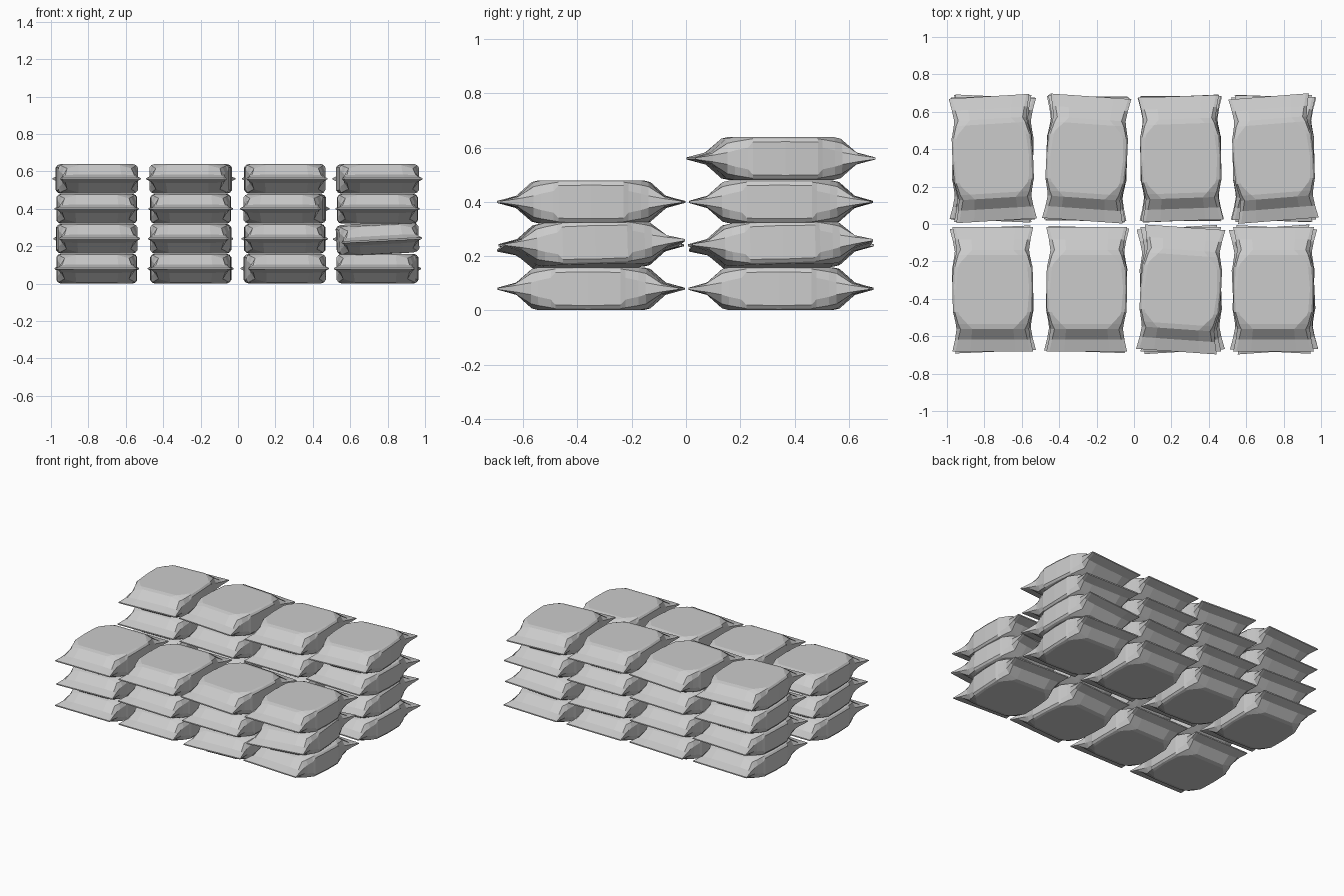
import bpy, bmesh, random
from math import radians

if "Cube" in bpy.data.objects:
    bpy.data.objects.remove(bpy.data.objects["Cube"])
random.seed(4)

# Sack half-profile stations: y, top x, top z, shoulder x, shoulder z, side x, side z
HALF = [
    (0.000, 0.195, 0.079, 0.207, 0.074, 0.216, 0.062),
    (0.120, 0.185, 0.079, 0.203, 0.073, 0.213, 0.060),
    (0.138, 0.178, 0.079, 0.198, 0.070, 0.208, 0.040),
    (0.185, 0.135, 0.079, 0.185, 0.062, 0.198, 0.030),
    (0.212, 0.110, 0.073, 0.172, 0.056, 0.194, 0.022),
    (0.268, 0.115, 0.023, 0.185, 0.020, 0.202, 0.012),
    (0.333, 0.120, 0.004, 0.200, 0.004, 0.216, 0.003),
]


def sack_mesh():
    bm = bmesh.new()
    stations = [(-s[0],) + s[1:] for s in HALF[:0:-1]] + HALF
    rings = []
    for y, a, h, b, k, c, m in stations:
        right = [(a, h), (b, k), (c, m), (c, -m), (b, -k), (a, -h)]
        loop = right + [(-x, z) for x, z in reversed(right)]
        rings.append([bm.verts.new((x, y, z)) for x, z in loop])
    n = len(rings[0])
    for r, q in zip(rings, rings[1:]):
        for i in range(n):
            j = (i + 1) % n
            bm.faces.new((r[i], r[j], q[j], q[i]))
    bm.faces.new(rings[0])
    bm.faces.new(rings[-1])
    bmesh.ops.recalc_face_normals(bm, faces=bm.faces)
    me = bpy.data.meshes.new("sack")
    bm.to_mesh(me)
    bm.free()
    return me


mesh = sack_mesh()
columns = (-0.755, -0.253, 0.25, 0.746)
# Turn of each sack in degrees: (row, layer) -> per column
turns = {
    ("front", 2): (0, 0, -4, 0),
    ("front", 0): (0, 0, 3.5, -3),
    ("front", 1): (2.5, -2, 0, 4),
    ("back", 3): (3.5, -4, 2, 4.5),
}

# Stacked rows: three layers in front, four behind
for row, y, layers in (("front", -0.35, 3), ("back", 0.35, 4)):
    for layer in range(layers):
        for col, x in enumerate(columns):
            t = turns.get((row, layer))
            turn = t[col] if t else random.uniform(-3, 3)
            ob = bpy.data.objects.new(f"sack_{row}_{layer + 1}_{col + 1}", mesh)
            ob.location = (x, y, 0.08 + 0.16 * layer)
            tilt = (1.5, -3) if (layer == 1 and col == 3) else (0, 0)
            ob.rotation_euler = (radians(tilt[0]), radians(tilt[1]), radians(turn))
            bpy.context.collection.objects.link(ob)
